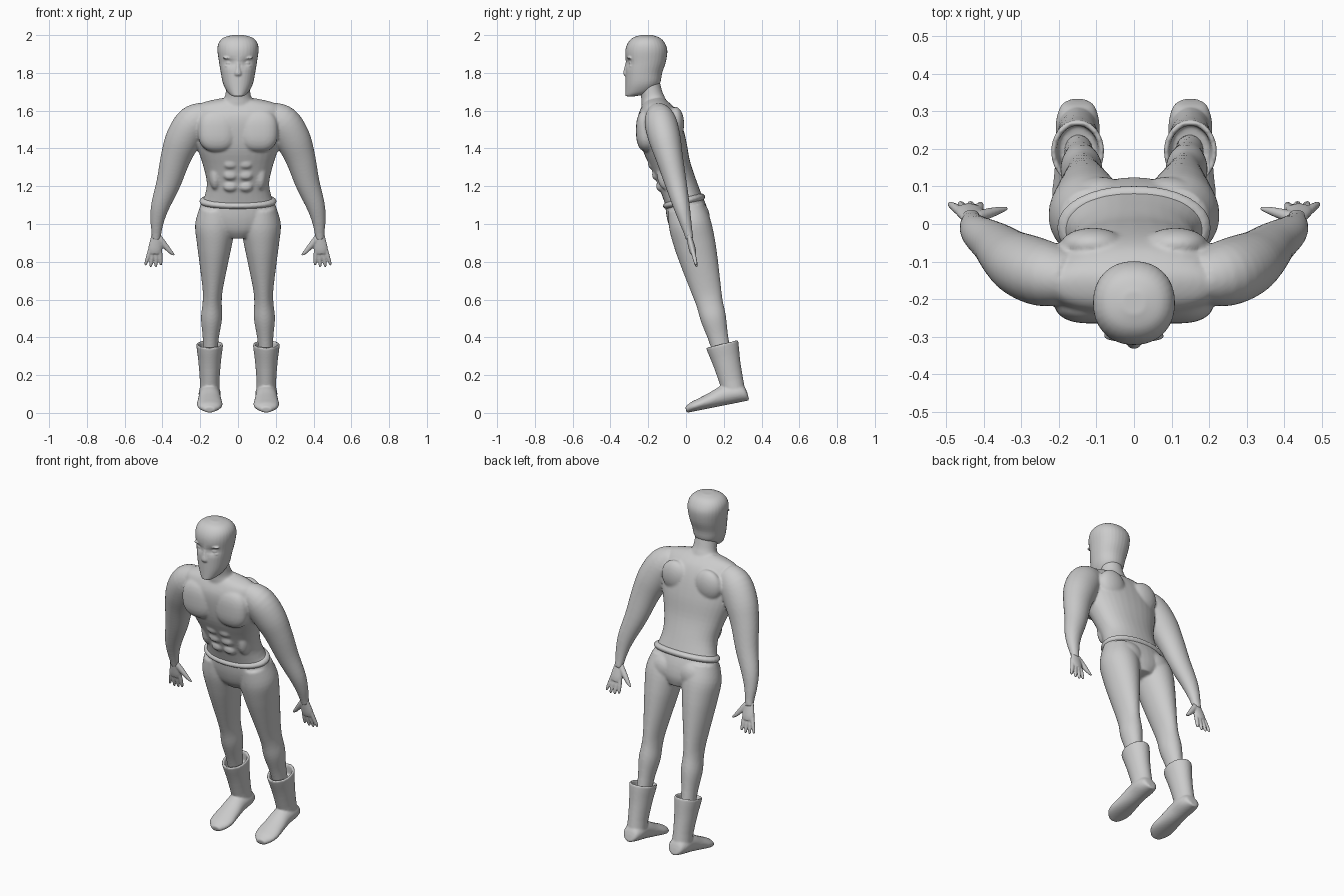
import bpy, bmesh, math
from mathutils import Vector

cube = bpy.data.objects.get("Cube")
if cube:
    bpy.data.objects.remove(cube)

SEGMENTS = 32
SLOPE = 0.25
LEAN = Vector((0, -SLOPE, 1)).normalized()
UP = Vector((0, 0, 1))
FORWARD = Vector((0, -1, -SLOPE)).normalized()
SIDES = {"left": 1, "right": -1}

grey = bpy.data.materials.new("plain_grey")
grey.use_nodes = True
grey.diffuse_color = (0.6, 0.6, 0.6, 1)
grey.node_tree.nodes["Principled BSDF"].inputs["Base Color"].default_value = grey.diffuse_color


def spine(z):
    """Depth of the leaning body axis, with the chest pushed forward."""
    chest = min(1, max(0, (z - 1.12) * 4))
    return 0.27 - SLOPE * z - 0.03 * chest


def arm_depth(z):
    return (1 - z) * SLOPE


def leg_offset(z):
    return 0.16 - 0.04 * z


def power(value, exponent):
    return math.copysign(abs(value) ** exponent, value)


def spline(rings, steps):
    """Catmull-Rom interpolation of every ring value."""
    smooth = []
    last = len(rings) - 1
    for i in range(last):
        around = [rings[max(0, min(last, i + k))] for k in (-1, 0, 1, 2)]
        for step in range(steps):
            t = step / steps
            smooth.append([
                b + t * ((c - a) + t * ((2 * a - 5 * b + 4 * c - d) + t * (3 * b - a - 3 * c + d))) / 2
                for a, b, c, d in zip(*around)])
    smooth.append(rings[last])
    return smooth


def loft(bm, rings, normal=None, side=1, exponent=1.0, steps=4):
    """Skin rings of (x, y, z, half width, half depth); no normal means follow the path."""
    rings = spline(rings, steps)
    last = len(rings) - 1
    centres = [Vector(ring[:3]) for ring in rings]
    loops = []
    for i, ring in enumerate(rings):
        n = normal or (centres[min(i + 1, last)] - centres[max(i - 1, 0)]).normalized()
        across = Vector((1, 0, 0))
        across = (across - n * across.dot(n)).normalized()
        along = n.cross(across)
        loop = []
        for k in range(SEGMENTS):
            angle = math.tau * k / SEGMENTS
            point = (centres[i] + across * power(math.cos(angle), exponent) * ring[3]
                     + along * power(math.sin(angle), exponent) * ring[4])
            loop.append(bm.verts.new((point.x * side, point.y, point.z)))
        loops.append(loop)
    for lower, upper in zip(loops, loops[1:]):
        for k in range(SEGMENTS):
            j = (k + 1) % SEGMENTS
            bm.faces.new((lower[k], lower[j], upper[j], upper[k]))
    bm.faces.new(loops[0])
    bm.faces.new(loops[last])


def blob(bm, location, size, exponent=1.0):
    """Ellipsoid; an exponent below one makes it boxier."""
    ball = bmesh.ops.create_uvsphere(bm, u_segments=24, v_segments=16, radius=1)
    for vert in ball["verts"]:
        vert.co = [p + power(c, exponent) * s for p, c, s in zip(location, vert.co, size)]


def finish(name, bm, voxel, rounds):
    """Fuse the overlapping pieces into one smooth skin."""
    bmesh.ops.recalc_face_normals(bm, faces=bm.faces)
    mesh = bpy.data.meshes.new(name)
    bm.to_mesh(mesh)
    bm.free()
    mesh.materials.append(grey)
    mesh.shade_smooth()
    part = bpy.data.objects.new(name, mesh)
    bpy.context.collection.objects.link(part)
    fuse = part.modifiers.new("fuse", 'REMESH')
    fuse.mode = 'VOXEL'
    fuse.voxel_size = voxel
    fuse.use_smooth_shade = True
    soften = part.modifiers.new("soften", 'SMOOTH')
    soften.factor = 0.5
    soften.iterations = rounds


# Torso, neck and pelvis: height, half width, half depth
body = bmesh.new()
torso = [(1.12, .185, .1), (1.21, .165, .1), (1.31, .185, .104), (1.42, .22, .118),
         (1.52, .235, .115), (1.59, .23, .1), (1.635, .2, .07), (1.66, .1, .045)]
neck = [(1.61, .11, .07), (1.655, .08, .064), (1.69, .066, .058), (1.77, .062, .058)]
pelvis = [(1.13, .19, .1), (1.06, .205, .11), (.99, .17, .105), (.94, .08, .08)]
for rows, squareness in ((torso, .9), (neck, 1), (pelvis, 1)):
    loft(body, [(0, spine(z), z, w, d) for z, w, d in rows], LEAN, exponent=squareness)

leg = [(1.09, .085, .095), (1, .107, .112), (.9, .094, .11), (.8, .077, .1), (.65, .053, .08),
       (.58, .051, .071), (.5, .056, .068), (.4, .043, .054), (.3, .038, .046)]
# Arm: sideways position, height, radius
arm = [(.17, 1.575, .075), (.235, 1.535, .095), (.29, 1.45, .094), (.33, 1.35, .08),
       (.367, 1.22, .065), (.41, 1.1, .05), (.427, 1.02, .037), (.432, .95, .026), (.435, .92, .024)]

for side in SIDES.values():
    loft(body, [(leg_offset(z), spine(z), z, w, d) for z, w, d in leg], LEAN, side)
    loft(body, [(x, arm_depth(z), z, r, r * .9) for x, z, r in arm], None, side)
    # Chest, stomach and flank muscles
    blob(body, (side * .11, -.205, 1.495), (.103, .06, .113), .8)
    for row in range(3):
        z = 1.2 + row * .06
        blob(body, (side * .04, spine(z) - .09, z), (.038, .028, .029), .85)
    blob(body, (side * .12, -.105, 1.27), (.035, .05, .09))
    # Shoulder blade, buttock and kneecap
    blob(body, (side * .11, -.055, 1.53), (.085, .045, .09))
    blob(body, (side * .09, .06, 1.035), (.09, .066, .085))
    blob(body, (side * .135, .075, .605), (.032, .028, .04))
finish("body", body, .007, 6)

# Head with hollowed eye sockets
head = bmesh.new()
skull = [(1.676, .028, .025), (1.695, .053, .065), (1.74, .078, .09), (1.8, .091, .097),
         (1.86, .101, .107), (1.92, .109, .111), (1.96, .102, .097), (1.987, .076, .07), (2, .03, .03)]
loft(head, [(0, -.21 if z > 1.9 else d - .32, z, w, d) for z, w, d in skull], UP, exponent=.92)
for vert in head.verts:
    if vert.co.y < -.2:
        across, rise = (abs(vert.co.x) - .045) / .028, (vert.co.z - 1.853) / .02
        vert.co.y += .014 * math.exp(-across ** 2 - rise ** 2)
# Nose, lips and chin
loft(head, [(0, -.302, 1.875, .011, .012), (0, -.312, 1.83, .012, .014),
            (0, -.316, 1.795, .02, .016), (0, -.308, 1.78, .015, .01)], UP)
for z in (1.742, 1.73):
    blob(head, (0, -.298, z), (.036, .018, .007))
blob(head, (0, -.288, 1.697), (.03, .02, .02))
# Eyes, brows and lower lids
for side in SIDES.values():
    blob(head, (side * .045, -.286, 1.852), (.021, .017, .012))
    blob(head, (side * .048, -.298, 1.879), (.034, .014, .007))
    blob(head, (side * .045, -.291, 1.836), (.025, .012, .005))
finish("head", head, .0045, 3)

# Waistband
band = bmesh.new()
loft(band, [(0, spine(1.12) - h * SLOPE, 1.12 + h, w, w - .09)
            for h, w in ((-.018, .19), (-.01, .2), (0, .205), (.01, .2), (.018, .19))], LEAN, exponent=.95)
finish("waistband", band, .006, 2)

palm = [(.433, .945, .026), (.433, .915, .032), (.438, .87, .037), (.44, .845, .033)]
thumb = [(.418, .925, .018), (.388, .888, .016), (.358, .853, .011), (.337, .835, .005)]
# Boot shaft runs up the inside, over the rim and down the outside
shaft = [(.31, .05, .06), (.36, .057, .072), (.365, .064, .08), (.36, .071, .087),
         (.3, .063, .078), (.25, .058, .071), (.17, .052, .064), (.11, .054, .06)]
# Foot from heel to toe: depth, half width, half height
foot = [(.33, .02, .02), (.315, .044, .04), (.27, .058, .05), (.2, .057, .052),
        (.13, .063, .04), (.07, .068, .031), (.03, .058, .025), (0, .028, .016)]

for label, side in SIDES.items():
    # Palm, thumb and four spreading fingers
    hand = bmesh.new()
    loft(hand, [(x, arm_depth(z), z, r, r * .5) for x, z, r in palm], None, side)
    loft(hand, [(x, arm_depth(z), z, r, r * .85) for x, z, r in thumb], None, side)
    for k in range(4):
        root, tip = .413 + k * .017, .408 + k * .027
        low = .768 + .008 * abs(k - 1.5)
        finger = [(0, .87, .011), (.5, .825, .011), (.95, low + .012, .008), (1, low, .004)]
        loft(hand, [(root + (tip - root) * t, arm_depth(z), z, r, r) for t, z, r in finger], None, side)
    finish(label + "_hand", hand, .0045, 2)

    # Open boot with a tilted sole
    boot = bmesh.new()
    loft(boot, [(.15, spine(z) + .012, z, w, d) for z, w, d in shaft], LEAN, side, steps=2)
    loft(boot, [(.15, y, y / 5 + h, w, h) for y, w, h in foot], FORWARD, side)
    finish(label + "_boot", boot, .006, 3)
